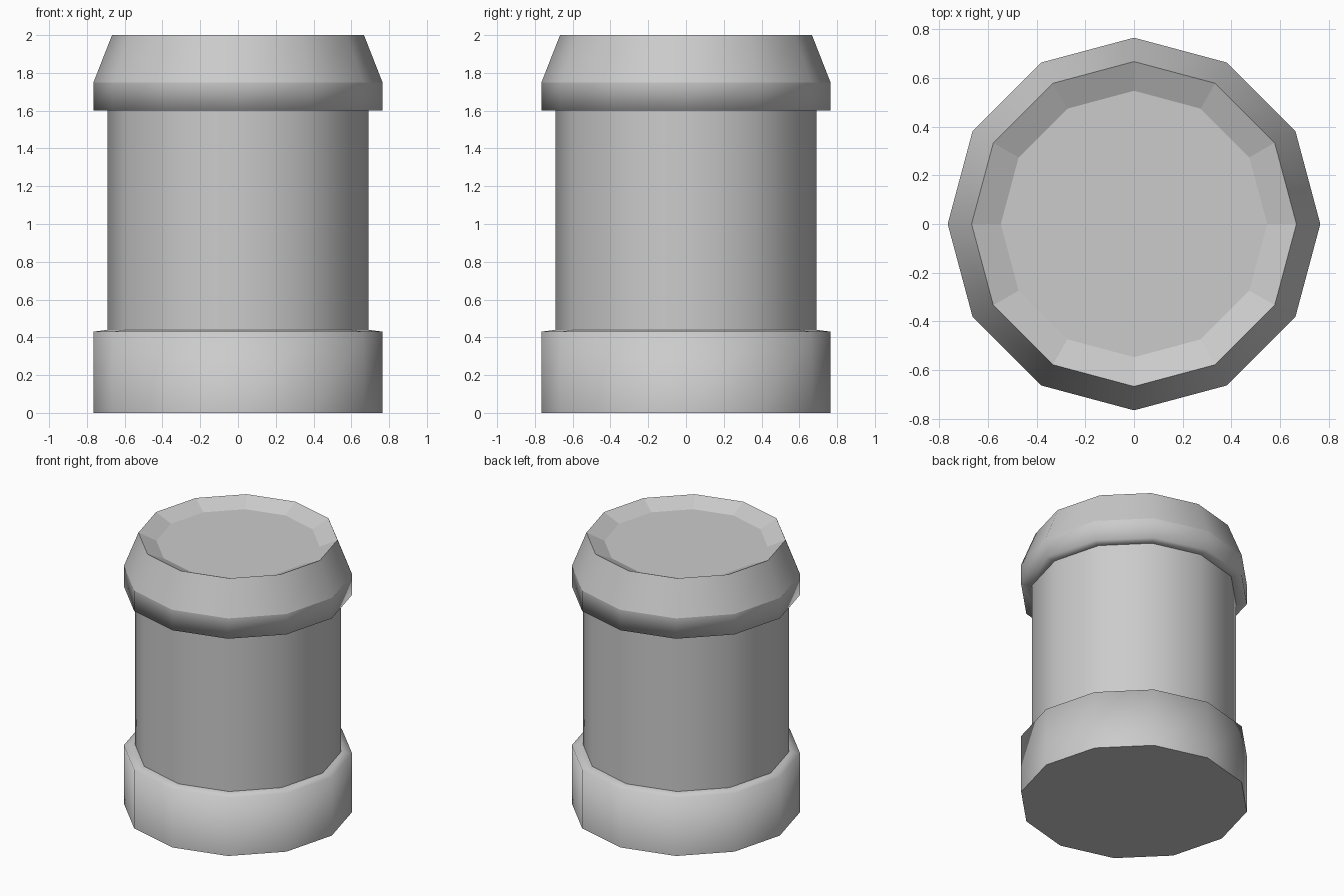
import bpy, bmesh, math

if "Cube" in bpy.data.objects:
    bpy.data.objects.remove(bpy.data.objects["Cube"])

SIDES = 12

def lathe(name, profile, smooth=True):
    """Revolve (radius, z) points into a 12-sided shell; radius 0 closes with a flat cap."""
    bm = bmesh.new()
    rings = []
    for r, z in profile:
        if r > 0:
            rings.append([bm.verts.new((r * math.cos(math.tau * i / SIDES),
                                        r * math.sin(math.tau * i / SIDES), z))
                          for i in range(SIDES)])
    for a, b in zip(rings, rings[1:]):
        for i in range(SIDES):
            j = (i + 1) % SIDES
            f = bm.faces.new((a[i], a[j], b[j], b[i]))
            f.smooth = smooth
    if profile[0][0] == 0:
        bm.faces.new(rings[0][::-1])
    if profile[-1][0] == 0:
        bm.faces.new(rings[-1])
    # keep the rim of flat caps and strong profile corners crisp
    for e in bm.edges:
        if len(e.link_faces) == 2 and e.calc_face_angle() > math.radians(50):
            e.smooth = False
    me = bpy.data.meshes.new(name)
    bm.to_mesh(me)
    bm.free()
    ob = bpy.data.objects.new(name, me)
    bpy.context.collection.objects.link(ob)
    return ob

# wide foot with its flat underside and sloping ledge
lathe("foot", [(0, 0), (0.765, 0), (0.765, 0.43), (0.69, 0.44)])
# straight shaft
lathe("shaft", [(0.69, 0.44), (0.69, 1.6)])
# overhanging collar band
lathe("collar_band", [(0.69, 1.6), (0.765, 1.6), (0.765, 1.75)])
# tapered top
lathe("tapered_top", [(0.765, 1.75), (0.667, 2.0)])
# shallow faceted dish in the top
lathe("top_dish", [(0.667, 2.0), (0.547, 1.945), (0, 1.945)], smooth=False)
